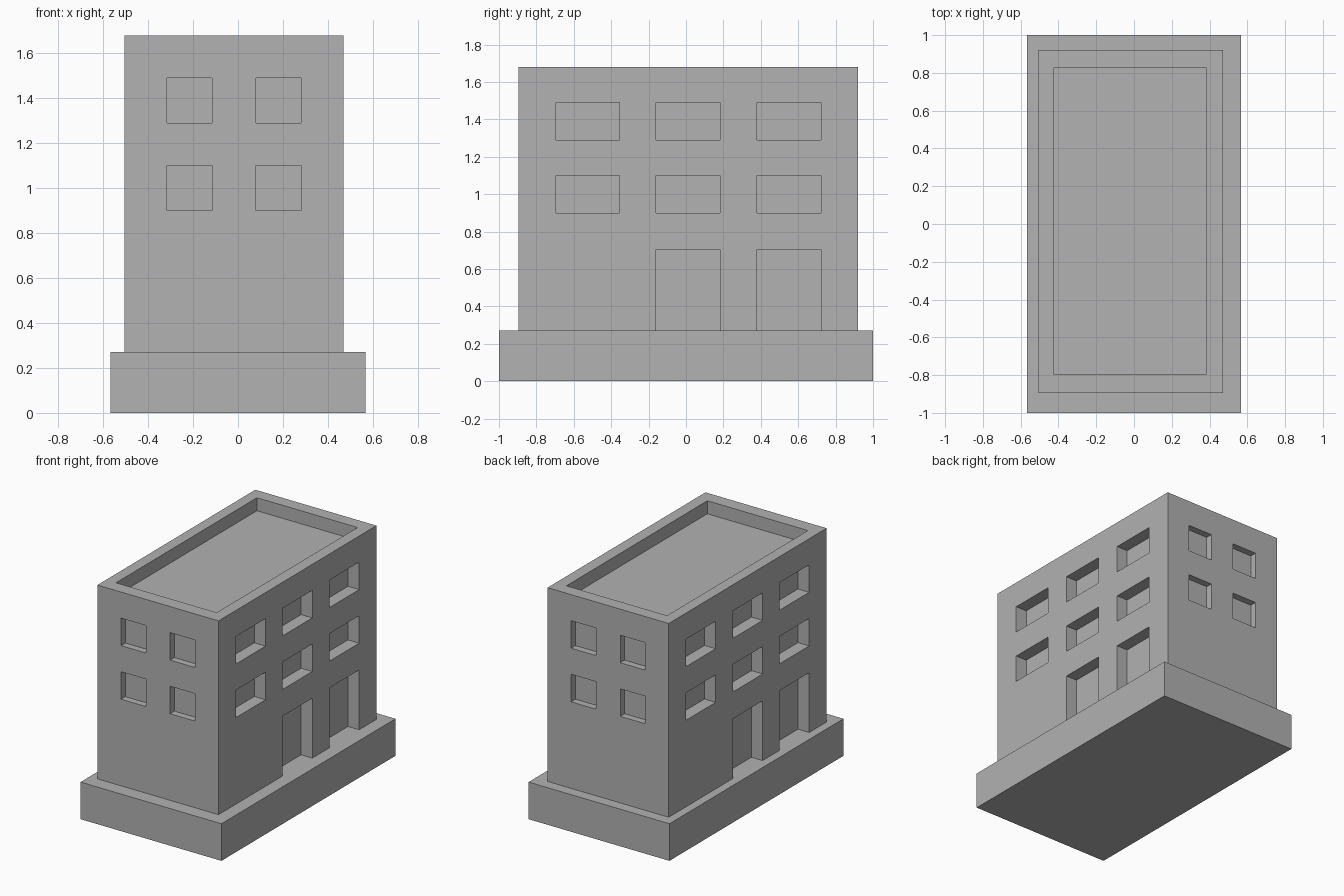
import bpy
import bmesh
from mathutils import Vector

cube = bpy.data.objects.get("Cube")
if cube:
    bpy.data.objects.remove(cube, do_unlink=True)

grey = bpy.data.materials.new("plain_grey")
grey.use_nodes = True
colour = (0.445, 0.445, 0.445, 1)
grey.diffuse_color = colour
grey.node_tree.nodes["Principled BSDF"].inputs["Base Color"].default_value = colour


def boxes(name, bounds):
    """One object holding a box for each (x, y, z) set of ranges."""
    bm = bmesh.new()
    for ranges in bounds:
        low, high = Vector(r[0] for r in ranges), Vector(r[1] for r in ranges)
        verts = bmesh.ops.create_cube(bm, size=1)["verts"]
        bmesh.ops.scale(bm, vec=high - low, verts=verts)
        bmesh.ops.translate(bm, vec=(low + high) / 2, verts=verts)
    mesh = bpy.data.meshes.new(name)
    bm.to_mesh(mesh)
    bm.free()
    mesh.materials.append(grey)
    obj = bpy.data.objects.new(name, mesh)
    bpy.context.scene.collection.objects.link(obj)
    return obj


# Main dimensions
LEFT, RIGHT, FRONT, BACK = -0.505, 0.47, -0.895, 0.92
GROUND, TOP = 0.27, 1.68
OUT = 0.1
SIDE_DEPTH, END_DEPTH = 0.09, 0.05

# Plinth and solid building block
boxes("plinth", [((-0.567, 0.567), (-1, 1), (0, GROUND))])
building = boxes("building", [((LEFT, RIGHT), (FRONT, BACK), (GROUND, TOP))])

# Openings: window grid on all four walls
floors = [(0.9, 1.1), (1.29, 1.49)]
side_columns = [(-0.695, -0.355), (-0.16, 0.183), (0.38, 0.722)]
end_columns = [(-0.315, -0.115), (0.08, 0.28)]
side_walls = {"right": (RIGHT - SIDE_DEPTH, RIGHT + OUT),
              "left": (LEFT - OUT, LEFT + SIDE_DEPTH)}
end_walls = [(FRONT - OUT, FRONT + END_DEPTH), (BACK - END_DEPTH, BACK + OUT)]

cuts = [(x, y, z) for x in side_walls.values() for y in side_columns for z in floors]
cuts += [(x, y, z) for y in end_walls for x in end_columns for z in floors]

# Two doorways on each long side
doors = {"right": side_columns[1:], "left": side_columns[:2]}
for side, columns in doors.items():
    cuts += [(side_walls[side], y, (GROUND - OUT, 0.705)) for y in columns]

# Sunken roof inside the parapet
cuts.append(((-0.425, 0.385), (-0.795, 0.825), (1.585, TOP + OUT)))

# Carve the openings, then drop the cutter
cutter = boxes("opening_cutter", cuts)
cutter.hide_render = True
carve = building.modifiers.new("openings", "BOOLEAN")
carve.operation = "DIFFERENCE"
carve.solver = "EXACT"
carve.object = cutter
bpy.context.view_layer.objects.active = building
bpy.ops.object.modifier_apply(modifier=carve.name)
bpy.data.objects.remove(cutter, do_unlink=True)
